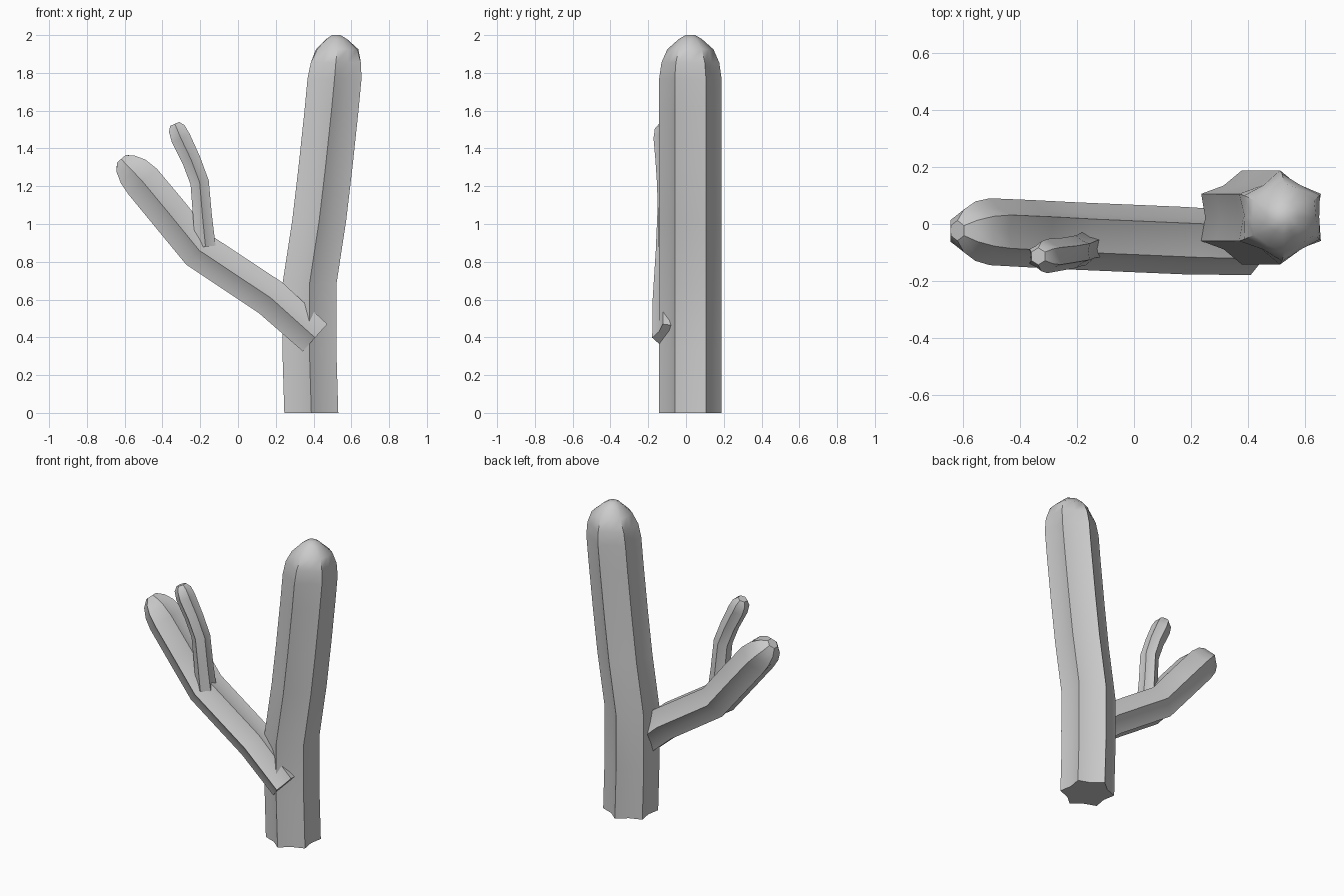
import bpy, bmesh, math
from mathutils import Vector

if "Cube" in bpy.data.objects:
    bpy.data.objects.remove(bpy.data.objects["Cube"])

RIBS = 6


def ribbed_stem(name, rings, upright=False):
    """Loft a six-ribbed section along (x, y, z, radius, valley ratio) rings."""
    bm = bmesh.new()
    pts = [Vector(r[:3]) for r in rings]
    loops = []
    for i, (x, y, z, rad, valley) in enumerate(rings):
        t = pts[min(i + 1, len(pts) - 1)] - pts[max(i - 1, 0)]
        if i not in (0, len(pts) - 1):
            t = (pts[i + 1] - pts[i]).normalized() + (pts[i] - pts[i - 1]).normalized()
        t = Vector((0, 0, 1)) if upright else Vector((t.x, 0, t.z)).normalized()
        side = Vector((0, 1, 0))
        across = side.cross(t)
        loop = []
        for k in range(RIBS * 2):
            a = math.pi / 2 + k * math.pi / RIBS
            r = rad if k % 2 == 0 else rad * valley
            loop.append(bm.verts.new(pts[i] + r * (math.cos(a) * across + math.sin(a) * side)))
        loops.append(loop)
    n = RIBS * 2
    for a, b in zip(loops, loops[1:]):
        for k in range(n):
            bm.faces.new((a[k], a[(k + 1) % n], b[(k + 1) % n], b[k]))
    bm.faces.new(loops[0][::-1])
    bm.faces.new(loops[-1])
    bmesh.ops.recalc_face_normals(bm, faces=bm.faces)
    me = bpy.data.meshes.new(name)
    bm.to_mesh(me)
    bm.free()
    ob = bpy.data.objects.new(name, me)
    bpy.context.collection.objects.link(ob)
    bpy.ops.object.select_all(action='DESELECT')
    ob.select_set(True)
    bpy.context.view_layer.objects.active = ob
    bpy.ops.object.shade_smooth_by_angle(angle=math.radians(40))
    return ob


V = 0.78  # valley depth of the ribs

# Main trunk with rounded top
ribbed_stem("trunk", [
    (0.388, 0.023, 0.00, 0.165, V), (0.378, 0.023, 0.33, 0.165, V),
    (0.378, 0.023, 0.68, 0.165, V), (0.430, 0.023, 1.02, 0.165, V),
    (0.463, 0.023, 1.30, 0.165, V), (0.495, 0.023, 1.60, 0.165, V),
    (0.511, 0.023, 1.77, 0.165, V), (0.518, 0.023, 1.855, 0.153, 0.85),
    (0.525, 0.023, 1.925, 0.122, 0.92), (0.522, 0.023, 1.98, 0.060, 0.9),
    (0.520, 0.023, 2.00, 0.025, 0.9)], upright=True)

# Side branch
ribbed_stem("branch", [
    (0.408, -0.067, 0.398, 0.112, V), (0.172, -0.058, 0.610, 0.118, V),
    (-0.205, -0.042, 0.860, 0.118, V), (-0.360, -0.034, 1.050, 0.118, V),
    (-0.505, -0.027, 1.225, 0.117, V), (-0.555, -0.025, 1.278, 0.104, 0.82),
    (-0.595, -0.024, 1.318, 0.075, 0.86), (-0.618, -0.023, 1.345, 0.035, 0.88)])

# Small upright shoot on the branch
ribbed_stem("shoot", [
    (-0.172, -0.085, 0.880, 0.062, V), (-0.188, -0.090, 1.040, 0.058, V),
    (-0.203, -0.097, 1.220, 0.057, V), (-0.248, -0.105, 1.340, 0.057, V),
    (-0.303, -0.112, 1.455, 0.060, V), (-0.324, -0.113, 1.505, 0.052, 0.82),
    (-0.335, -0.113, 1.530, 0.030, 0.86)])
